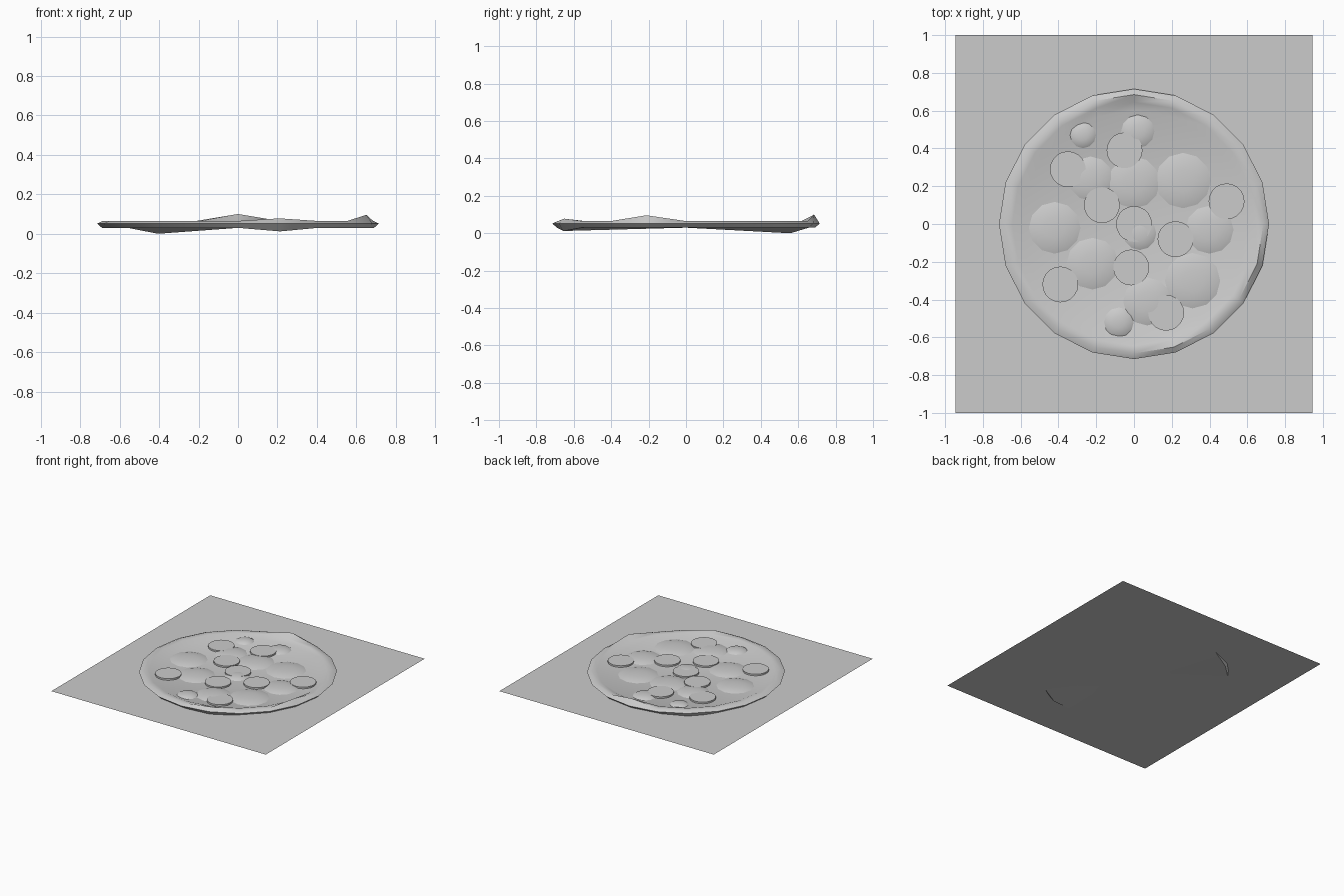
import bpy, bmesh, math

if "Cube" in bpy.data.objects:
    bpy.data.objects.remove(bpy.data.objects["Cube"])

N = 20  # sides of the pizza


def finish(bm, name, angle=35):
    bmesh.ops.recalc_face_normals(bm, faces=bm.faces)
    me = bpy.data.meshes.new(name)
    bm.to_mesh(me)
    bm.free()
    ob = bpy.data.objects.new(name, me)
    bpy.context.collection.objects.link(ob)
    bpy.ops.object.select_all(action='DESELECT')
    ob.select_set(True)
    bpy.context.view_layer.objects.active = ob
    bpy.ops.object.shade_smooth_by_angle(angle=math.radians(angle))
    return ob


def lathe(name, profile, sides, loc=(0, 0), tweak=None, top=None, bottom=None):
    """Rings of (radius, z), with optional centre fans and per-vertex tweaks."""
    bm = bmesh.new()
    rings = []
    for i, (r, z) in enumerate(profile):
        ring = []
        for k in range(sides):
            a = 2 * math.pi * k / sides
            rr, zz = r, z
            if tweak and (i, k) in tweak:
                zz = tweak[(i, k)]
            ring.append(bm.verts.new((loc[0] + rr * math.cos(a), loc[1] + rr * math.sin(a), zz)))
        rings.append(ring)
    for a, b in zip(rings, rings[1:]):
        for k in range(sides):
            j = (k + 1) % sides
            bm.faces.new((a[k], a[j], b[j], b[k]))
    for z, ring in ((bottom, rings[0]), (top, rings[-1])):
        if z is not None:
            c = bm.verts.new((loc[0], loc[1], z))
            for k in range(sides):
                bm.faces.new((c, ring[k], ring[(k + 1) % sides]))
    return finish(bm, name)


# flat sheet under the pizza
bm = bmesh.new()
bm.faces.new([bm.verts.new((x, y, 0.026)) for x, y in
              ((-0.945, -1), (0.945, -1), (0.945, 1), (-0.945, 1))])
finish(bm, "sheet")

# dough with raised crust: uneven bumps on the rim, two sagging spots underneath
uneven = {(0, 7): 0.0, (0, 16): 0.012,
          (2, 5): 0.1, (2, 19): 0.096, (2, 16): 0.078}
lathe("dough", [(0.69, 0.03), (0.715, 0.052), (0.685, 0.065), (0.645, 0.063), (0.60, 0.045)],
      N, tweak=uneven, top=0.045, bottom=0.03)

# low rounded cheese mounds
mounds = [(-0.27, 0.47, 0.07), (0.02, 0.49, 0.09), (-0.23, 0.24, 0.12), (0, 0.22, 0.14),
          (0.26, 0.23, 0.15), (-0.42, -0.02, 0.14), (0.4, -0.03, 0.13), (0.03, -0.05, 0.09),
          (-0.22, -0.21, 0.14), (0.31, -0.3, 0.15), (0.07, -0.41, 0.13), (-0.08, -0.52, 0.08)]
for i, (x, y, r) in enumerate(mounds):
    lathe(f"cheese_mound_{i}", [(r, 0.044), (r * 0.8, 0.053), (r * 0.4, 0.059)],
          12, (x, y), top=0.061)

# flat sausage slices
slices = [(-0.35, 0.29), (-0.17, 0.1), (-0.015, -0.23), (0.22, -0.08), (0.17, -0.47),
          (-0.39, -0.32), (0, 0), (-0.05, 0.39), (0.49, 0.12)]
for i, (x, y) in enumerate(slices):
    lathe(f"sausage_slice_{i}", [(0.095, 0.044), (0.095, 0.058)], 20, (x, y),
          top=0.058, bottom=0.044)
